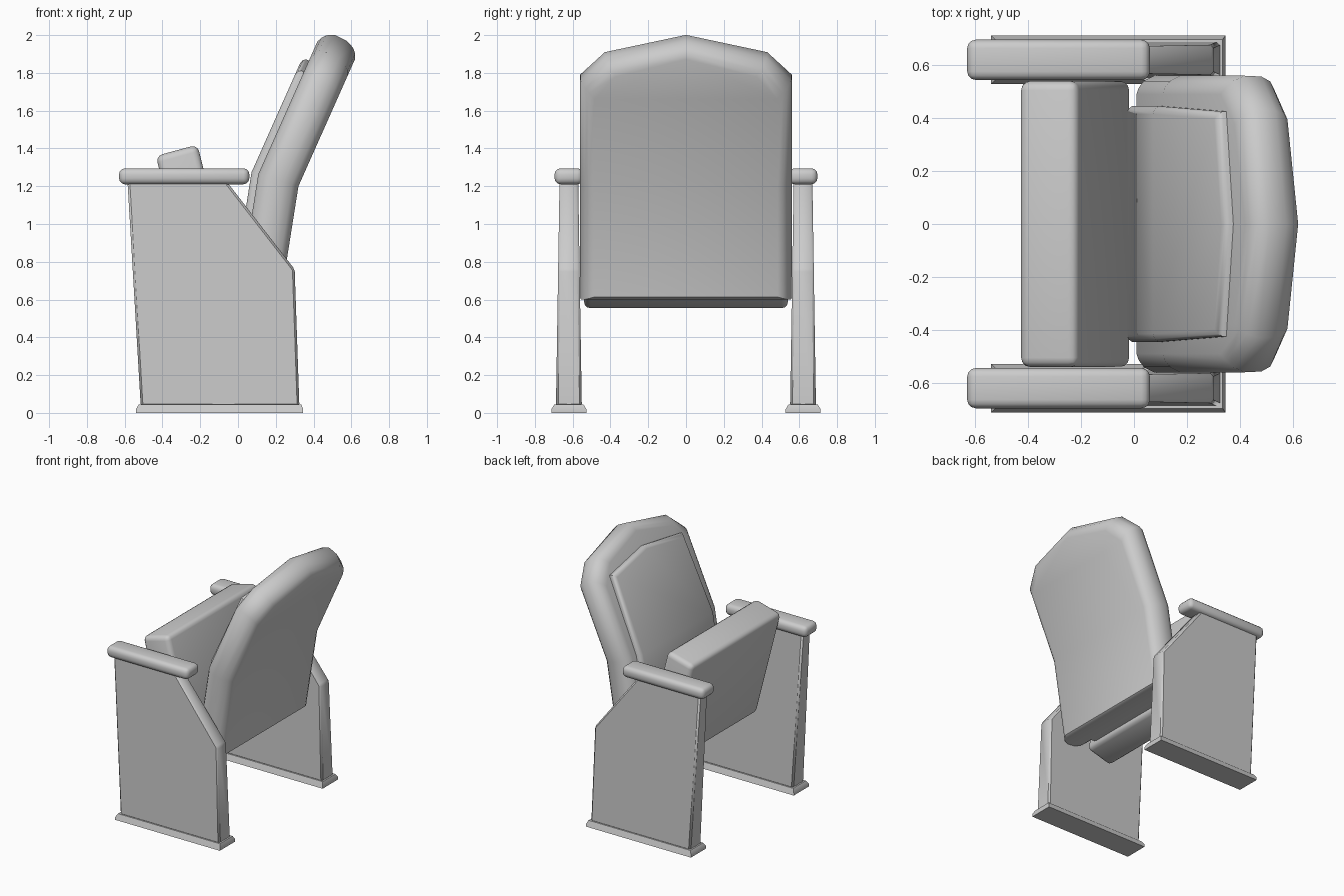
import bpy, bmesh, math

if "Cube" in bpy.data.objects:
    bpy.data.objects.remove(bpy.data.objects["Cube"])


def finish(name, bm, bevel=0, segments=1, angle=40):
    bmesh.ops.recalc_face_normals(bm, faces=bm.faces)
    mesh = bpy.data.meshes.new(name)
    bm.to_mesh(mesh)
    bm.free()
    ob = bpy.data.objects.new(name, mesh)
    bpy.context.collection.objects.link(ob)
    bpy.ops.object.select_all(action='DESELECT')
    bpy.context.view_layer.objects.active = ob
    ob.select_set(True)
    if bevel:
        mod = ob.modifiers.new("Bevel", 'BEVEL')
        mod.width, mod.segments = bevel, segments
        mod.limit_method = 'ANGLE'
        bpy.ops.object.modifier_apply(modifier=mod.name)
    bpy.ops.object.shade_smooth_by_angle(angle=math.radians(angle))
    return ob


def loft(bm, rings):
    """Join equal-length rings of points with quads; returns vertex rings."""
    vr = [[bm.verts.new(p) for p in r] for r in rings]
    n = len(vr[0])
    for a, b in zip(vr, vr[1:]):
        for i in range(n):
            j = (i + 1) % n
            bm.faces.new((a[i], a[j], b[j], b[i]))
    return vr


def prism(name, profile, y, half, bevel=0, segments=1, angle=40):
    """Extrude an xz profile across y; half(z) is the half width."""
    bm = bmesh.new()
    vr = loft(bm, [[(x, y + s * half(z), z) for x, z in profile] for s in (-1, 1)])
    for r in vr:
        bm.faces.new(r)
    return finish(name, bm, bevel, segments, angle)


# Side supports: tapered panel, foot plate and armrest on each side
panel = [(-.515, .035), (-.585, 1.225), (-.06, 1.225), (.30, .76), (.325, .035)]
foot = [(-.54, 0), (-.54, .02), (-.525, .045), (.335, .045), (.345, .02), (.345, 0)]
arm = [(-.63, 1.21), (-.63, 1.295), (.06, 1.295), (.06, 1.21)]
for side, y in (("left", .62), ("right", -.62)):
    prism(side + "_side_panel", panel, y, lambda z: .069 - .016 * z, .012)
    prism(side + "_foot_plate", foot, y, lambda z: .092 if z < .03 else .077)
    prism(side + "_armrest", arm, y, lambda z: .076, .032, 3, 50)

# Folded-up seat cushion
seat = [(-.435, 1.36), (-.215, 1.42), (-.01, .605), (-.225, .545)]
prism("folded_seat", seat, 0, lambda z: .54, .035, 3, 50)

# Backrest: outlines in (y, distance from bend), mapped onto the bent slope
LOW, HIGH = math.radians(9), math.radians(24)


def place(y, s, d):
    a = HIGH if s > 0 else LOW
    if s == 0:
        a = (LOW + HIGH) / 2
        d /= math.cos((HIGH - LOW) / 2)
    return (.32 + s * math.sin(a) - d * math.cos(a), y,
            1.2 + s * math.cos(a) + d * math.sin(a))


def back_part(name, half, layers):
    # Half outline starts at the bottom corner, then the bend
    outline = half + [(-y, s) for y, s in reversed(half) if y]
    width = half[0][0]

    def inset(y, s, i):
        if s:
            s += -i if s > 0 else .35 * i
        return y * (1 - i / width), s

    bm = bmesh.new()
    vr = loft(bm, [[place(*inset(y, s, i), d) for y, s in outline]
                   for d, i in layers])
    for r in (vr[0], vr[-1]):
        bm.faces.new(r[1:-1])
        bm.faces.new((r[-2], r[-1], r[0], r[1]))
    return finish(name, bm, angle=48)


back_part("backrest_shell",
          [(.56, -.62), (.56, 0), (.56, .58), (.43, .71), (0, .81)],
          [(0, .075), (.012, .045), (.035, .022), (.08, .003), (.15, 0),
           (.19, .02), (.21, .045), (.22, .07)])
back_part("backrest_pad",
          [(.445, -.61), (.445, 0), (.425, .565), (0, .63)],
          [(.19, 0), (.235, 0), (.25, .01), (.257, .03)])
